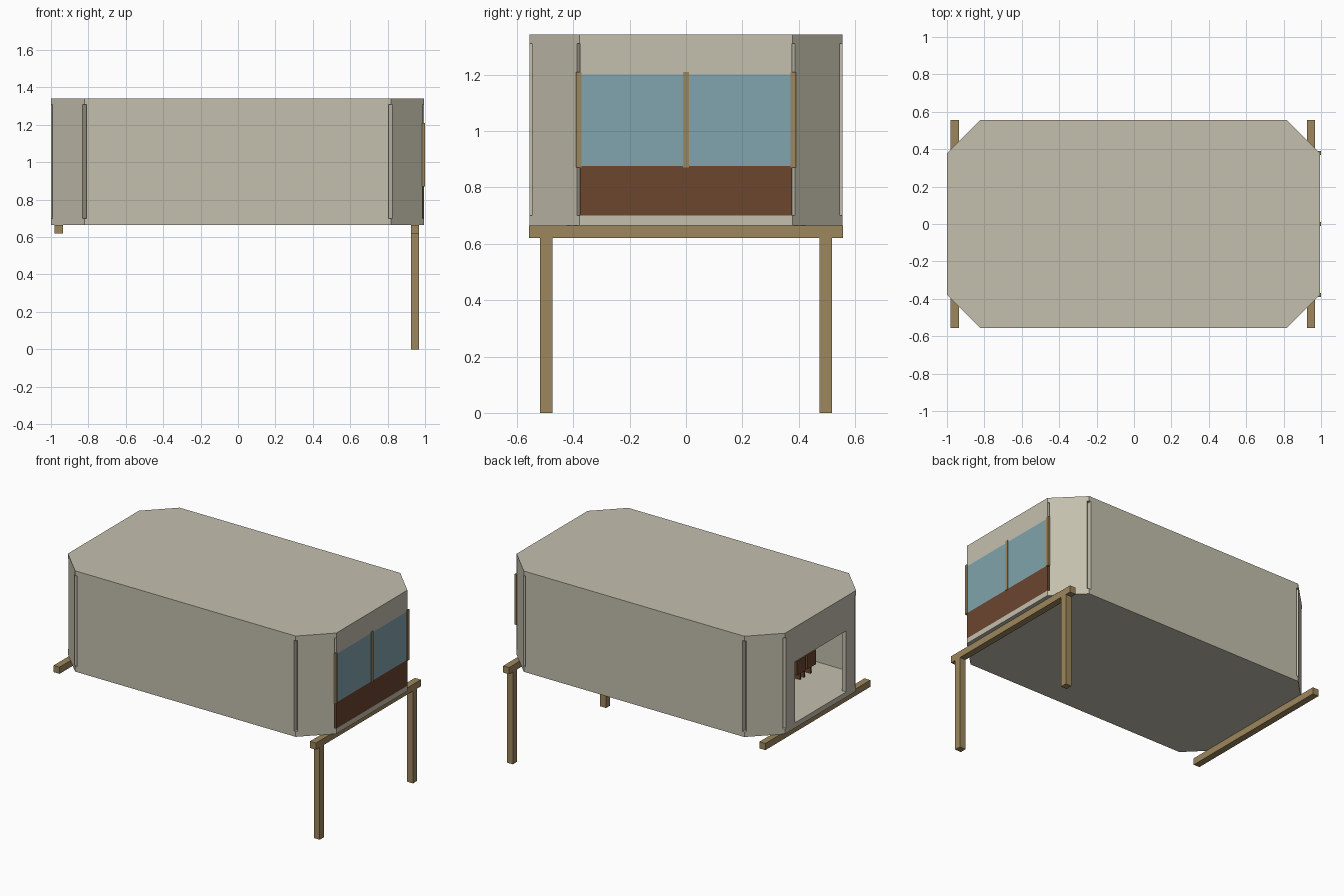
import bpy, bmesh, math
from mathutils import Vector

if "Cube" in bpy.data.objects:
    bpy.data.objects.remove(bpy.data.objects["Cube"])


def material(name, rgb):
    m = bpy.data.materials.new(name)
    lin = [(c / 255 / 12.92) if c < 10 else ((c / 255 + 0.055) / 1.055) ** 2.4 for c in rgb]
    m.diffuse_color = (*lin, 1)
    m.use_nodes = True
    m.node_tree.nodes["Principled BSDF"].inputs["Base Color"].default_value = m.diffuse_color
    return m


BEIGE = material("beige panel", (196, 191, 174))
WOOD = material("wood", (156, 134, 93))
BROWN = material("dark brown", (108, 70, 47))
GLASS = material("blue glass", (129, 164, 173))


def add_prism(bm, outline, z0, z1):
    """Extrude a counter-clockwise outline from z0 to z1."""
    low = [bm.verts.new((x, y, z0)) for x, y in outline]
    high = [bm.verts.new((x, y, z1)) for x, y in outline]
    bm.faces.new(low[::-1])
    bm.faces.new(high)
    n = len(outline)
    for i in range(n):
        j = (i + 1) % n
        bm.faces.new((low[i], low[j], high[j], high[i]))


def build(name, prisms, mat):
    bm = bmesh.new()
    for outline, z0, z1 in prisms:
        add_prism(bm, outline, z0, z1)
    bmesh.ops.recalc_face_normals(bm, faces=bm.faces)
    me = bpy.data.meshes.new(name)
    bm.to_mesh(me)
    bm.free()
    me.materials.append(mat)
    ob = bpy.data.objects.new(name, me)
    bpy.context.collection.objects.link(ob)
    return ob


def box(x0, x1, y0, y1, z0, z1):
    return ([(x0, y0), (x1, y0), (x1, y1), (x0, y1)], z0, z1)


# Main dimensions
CX, HX, HY, CUT, T = -0.0025, 0.9975, 0.555, 0.178, 0.03
Z0, ZF, ZC, Z1 = 0.665, 0.70, 1.31, 1.342


def octagon(inset):
    a, b = HX - inset, HY - inset
    c = CUT - inset * (1 - math.tan(math.pi / 8))
    pts = [(a, -b + c), (a, b - c), (a - c, b), (-a + c, b),
           (-a, b - c), (-a, -b + c), (-a + c, -b), (a - c, -b)]
    return [(x + CX, y) for x, y in pts]


# Floor and roof slabs
build("floor", [(octagon(0), Z0, ZF)], BEIGE)
build("roof", [(octagon(0), ZC, Z1)], BEIGE)

# Straight wall panels, standing on the inner outline with open corner seams
inner = octagon(T)


def wall(i, z0=ZF, z1=ZC, u0=0.0, u1=1.0):
    a, b = Vector(inner[i]), Vector(inner[(i + 1) % 8])
    d = b - a
    n = Vector((d.y, -d.x)).normalized() * T
    p, q = a + d * u0, a + d * u1
    return ([tuple(p), tuple(p + n), tuple(q + n), tuple(q)], z0, z1)


build("long_walls", [wall(2), wall(6)], BEIGE)
build("corner_walls", [wall(i) for i in (1, 3, 5, 7)], BEIGE)

# Entrance wall with a door opening
side = 0.128
build("entrance_wall", [wall(4, u1=side), wall(4, u0=1 - side),
                        wall(4, z0=1.11, u0=side, u1=1 - side)], BEIGE)

# Window wall: lower panel, glazing, header and upright bars
xi, xo = CX + HX - T, CX + HX
build("lower_panel", [box(xi, xo, -0.376, 0.376, ZF, 0.875)], BROWN)
build("window_glass", [box(xi + 0.005, xo, -0.376, 0.376, 0.875, 1.2)], GLASS)
build("window_header", [box(xi, xo, -0.376, 0.376, 1.2, ZC)], BEIGE)
build("window_bars", [box(0.985, 1.0, y - 0.01, y + 0.01, 0.87, 1.21)
                      for y in (-0.38, 0, 0.38)], WOOD)

# Support beams and legs
build("support_beams", [box(x, x + 0.044, -0.557, 0.557, 0.62, Z0)
                        for x in (-0.98, 0.925)], WOOD)
build("legs", [box(0.925, 0.969, y - 0.022, y + 0.022, 0, 0.62)
               for y in (-0.495, 0.495)], WOOD)

# Rows of seats facing the window, with a centre aisle
seats = []
for x in (-0.70, -0.35, 0.0, 0.35):
    for y in (-0.335, -0.225, 0.225, 0.335):
        seats.append(box(x, x + 0.018, y - 0.046, y + 0.046, 0.765, 0.86))
        seats.append(box(x + 0.018, x + 0.1, y - 0.042, y + 0.042, 0.765, 0.785))
        for s in (-1, 1):
            seats.append(box(x + 0.03, x + 0.085, y + s * 0.035 - 0.006,
                             y + s * 0.035 + 0.006, ZF, 0.765))
build("seats", seats, BROWN)
